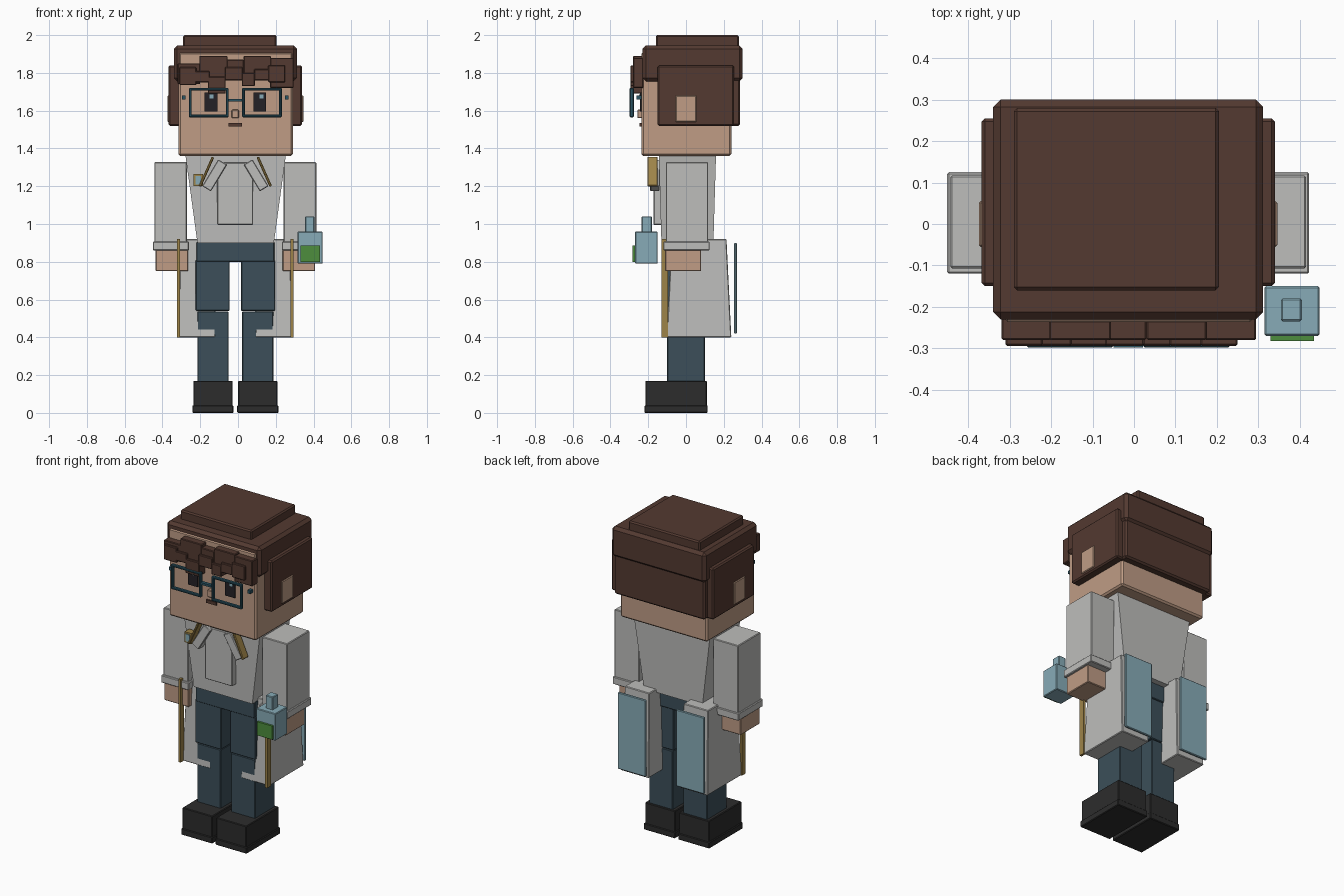
import bpy
import bmesh
from math import radians
from mathutils import Matrix

cube = bpy.data.objects.get("Cube")
if cube:
    bpy.data.objects.remove(cube, do_unlink=True)

AXIS = -0.014  # centre line of the figure


def material(name, red, green, blue):
    mat = bpy.data.materials.new(name)
    linear = [(c / 255) ** 2.2 for c in (red, green, blue)] + [1]
    mat.use_nodes = True
    mat.diffuse_color = linear
    mat.node_tree.nodes["Principled BSDF"].inputs["Base Color"].default_value = linear
    return mat


skin = material("skin", 190, 155, 132)
hair = material("brown hair", 84, 60, 52)
cloth = material("pale grey cloth", 188, 188, 186)
denim = material("dark denim", 62, 80, 90)
leather = material("black leather", 48, 48, 48)
glass = material("light blue", 134, 170, 182)
leaf = material("label green", 78, 140, 64)
gold = material("gold trim", 156, 130, 74)
teal = material("dark teal frame", 46, 84, 98)
ink = material("eye black", 40, 38, 42)


def box(name, mat, x, y, z, top=(1, 1), bevel=0.004, tilt=0):
    """Box from three ranges; top scales the upper face, tilt turns it about y."""
    bm = bmesh.new()
    bmesh.ops.create_cube(bm, size=1)
    for v in bm.verts:
        if v.co.z > 0:
            v.co.x *= top[0]
            v.co.y *= top[1]
    size = [r[1] - r[0] for r in (x, y, z)]
    centre = [sum(r) / 2 for r in (x, y, z)]
    bmesh.ops.scale(bm, vec=size, verts=bm.verts)
    bmesh.ops.rotate(bm, matrix=Matrix.Rotation(radians(tilt), 3, "Y"), verts=bm.verts)
    mesh = bpy.data.meshes.new(name)
    bm.to_mesh(mesh)
    bm.free()
    mesh.materials.append(mat)
    obj = bpy.data.objects.new(name, mesh)
    obj.location = centre
    bpy.context.collection.objects.link(obj)
    if bevel:
        mod = obj.modifiers.new("chamfer", "BEVEL")
        mod.width = bevel
        mod.segments = 1
    return obj


def pair(name, mat, x, y, z, tilt=0, **options):
    """Matching left and right boxes, x measured outward from the centre line."""
    box("left_" + name, mat, [AXIS + v for v in x], y, z, tilt=tilt, **options)
    box("right_" + name, mat, [AXIS - v for v in reversed(x)], y, z, tilt=-tilt, **options)


# Head and hair
box("head", skin, (-.315, .29), (-.236, .24), (1.36, 1.91), bevel=.01)
box("hair_cap", hair, (-.34, .312), (-.23, .3), (1.755, 1.945), bevel=.018)
box("hair_top", hair, (-.29, .205), (-.16, .28), (1.93, 2), bevel=.008)
box("hair_back", hair, (-.328, .3), (.1, .287), (1.52, 1.78), bevel=.01)
pair("hair_side", hair, (.29, .354), (-.15, .255), (1.52, 1.84), bevel=.008)
pair("ear", skin, (.3, .36), (-.055, .055), (1.54, 1.68))

# Fringe: back row of locks, then a shorter front row
back_row = [(-.32, -.2, 1.74, 1.85), (-.205, -.055, 1.76, 1.89),
            (-.06, .03, 1.77, 1.87), (.03, .175, 1.76, 1.89), (.17, .295, 1.72, 1.88)]
front_row = [(-.31, -.22, 1.735, 1.83), (-.23, -.15, 1.75, 1.81), (-.16, -.065, 1.69, 1.78),
             (-.07, .025, 1.76, 1.83), (.02, .09, 1.73, 1.8), (.085, .165, 1.76, 1.82),
             (.16, .25, 1.75, 1.84)]
for row, front in ((back_row, -.28), (front_row, -.294)):
    for left, right, low, high in row:
        box("fringe_lock", hair, (left, right), (front, -.225), (low, high))

# Face
pair("eye", ink, (.095, .163), (-.244, -.23), (1.595, 1.695), bevel=0)
for x in (-.14, .125):
    box("eye_glint", glass, (x - .01, x + .01), (-.248, -.24), (1.665, 1.685), bevel=0)
box("nose", skin, (-.034, .004), (-.258, -.23), (1.56, 1.605))
box("mouth", hair, (-.05, .02), (-.246, -.23), (1.515, 1.535), bevel=0)

# Glasses
bar = .014
depth = (-.298, -.276)
inner, outer, low, high = .036, .246, 1.565, 1.72
for z in (low, high - bar):
    pair("rim_bar", teal, (inner, outer), depth, (z, z + bar))
for x in (inner, outer - bar):
    pair("rim_post", teal, (x, x + bar), depth, (low, high))
box("bridge", teal, (AXIS - inner, AXIS + inner), depth, (1.648, 1.662), bevel=0)
pair("hinge", teal, (.264, .282), (-.262, -.23), (1.66, 1.68), bevel=0)

# Torso with front panel, collar and badge
box("torso", cloth, (-.215, .19), (-.13, .145), (.9, 1.36), top=(1.31, 1.1), bevel=0)
box("front_panel", cloth, (-.11, .08), (-.172, -.12), (.995, 1.325))
pair("lapel", cloth, (.083, .137), (-.19, -.14), (1.175, 1.34), tilt=-31)
pair("collar_trim", gold, (.146, .16), (-.204, -.15), (1.192, 1.362), tilt=-24)
box("badge_frame", gold, (-.235, -.185), (-.195, -.15), (1.2, 1.265), bevel=0)
box("badge", glass, (-.225, -.197), (-.2, -.19), (1.21, 1.255), bevel=0)

# Arms
pair("sleeve", cloth, (.256, .429), (-.107, .117), (.9, 1.327))
pair("cuff", cloth, (.246, .437), (-.12, .125), (.86, .907))
pair("hand", skin, (.25, .422), (-.11, .08), (.75, .87))

# Spray bottle in the left hand
box("bottle", glass, (.315, .448), (-.27, -.15), (.79, .96))
box("bottle_neck", glass, (.355, .405), (-.235, -.18), (.95, 1.04))
box("bottle_label", leaf, (.33, .435), (-.283, -.268), (.8, .885), bevel=0)

# Trousers and shoes
box("waist", denim, (-.22, .192), (-.108, .108), (.8, .905))
pair("thigh", denim, (.03, .21), (-.105, .1), (.54, .81))
pair("shin", denim, (.036, .201), (-.1, .1), (.16, .537))
pair("shoe", leather, (.014, .222), (-.215, .11), (.03, .17))
pair("sole", leather, (.01, .228), (-.22, .115), (0, .04))

# Split coat tails with gold edges and blue back plates
pair("coat_tail", cloth, (.106, .302), (-.102, .24), (.4, .92), top=(.87, .85))
pair("coat_edge", gold, (.293, .308), (-.13, -.095), (.4, .92), bevel=0)
pair("back_plate", glass, (.105, .3), (.255, .27), (.42, .9))
